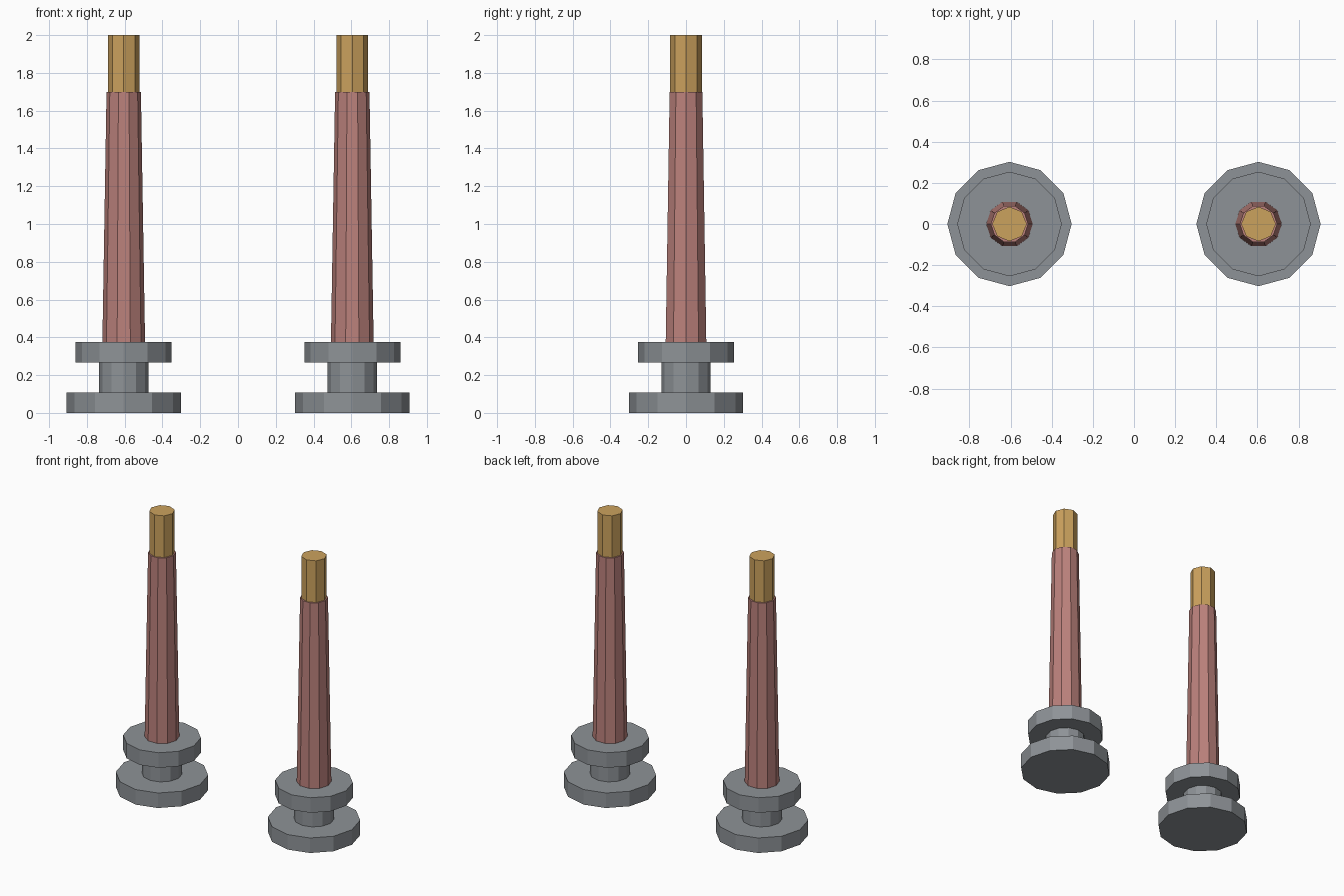
import bpy, bmesh, math

if "Cube" in bpy.data.objects:
    bpy.data.objects.remove(bpy.data.objects["Cube"])


def material(name, rgb):
    m = bpy.data.materials.new(name)
    m.diffuse_color = (*rgb, 1)
    m.use_nodes = True
    m.node_tree.nodes["Principled BSDF"].inputs["Base Color"].default_value = m.diffuse_color
    return m


GREY = material("grey metal", (0.27, 0.29, 0.31))
ROSE = material("dusty rose", (0.50, 0.22, 0.20))
GOLD = material("ochre gold", (0.60, 0.36, 0.11))


def lathe(name, x, profile, sides, mat):
    """Faceted solid of revolution from (radius, z) pairs, capped at both ends."""
    bm = bmesh.new()
    rings = [[bm.verts.new((r * math.cos(2 * math.pi * i / sides),
                            r * math.sin(2 * math.pi * i / sides), z))
              for i in range(sides)] for r, z in profile]
    for a, b in zip(rings, rings[1:]):
        for i in range(sides):
            j = (i + 1) % sides
            bm.faces.new((a[i], a[j], b[j], b[i]))
    bm.faces.new(rings[0][::-1])
    bm.faces.new(rings[-1])
    me = bpy.data.meshes.new(name)
    bm.to_mesh(me)
    bm.free()
    me.materials.append(mat)
    ob = bpy.data.objects.new(name, me)
    ob.location.x = x
    bpy.context.collection.objects.link(ob)


for side, x in (("left", -0.605), ("right", 0.605)):
    # Stepped foot: wide disc, narrow neck, upper disc
    lathe(side + "_foot", x, [(0.302, 0), (0.302, 0.108), (0.131, 0.108),
                              (0.131, 0.267), (0.254, 0.267), (0.254, 0.375)], 12, GREY)
    # Tapered shaft
    lathe(side + "_shaft", x, [(0.113, 0.375), (0.091, 1.70)], 10, ROSE)
    # Tip
    lathe(side + "_tip", x, [(0.084, 1.70), (0.084, 2.0)], 8, GOLD)
